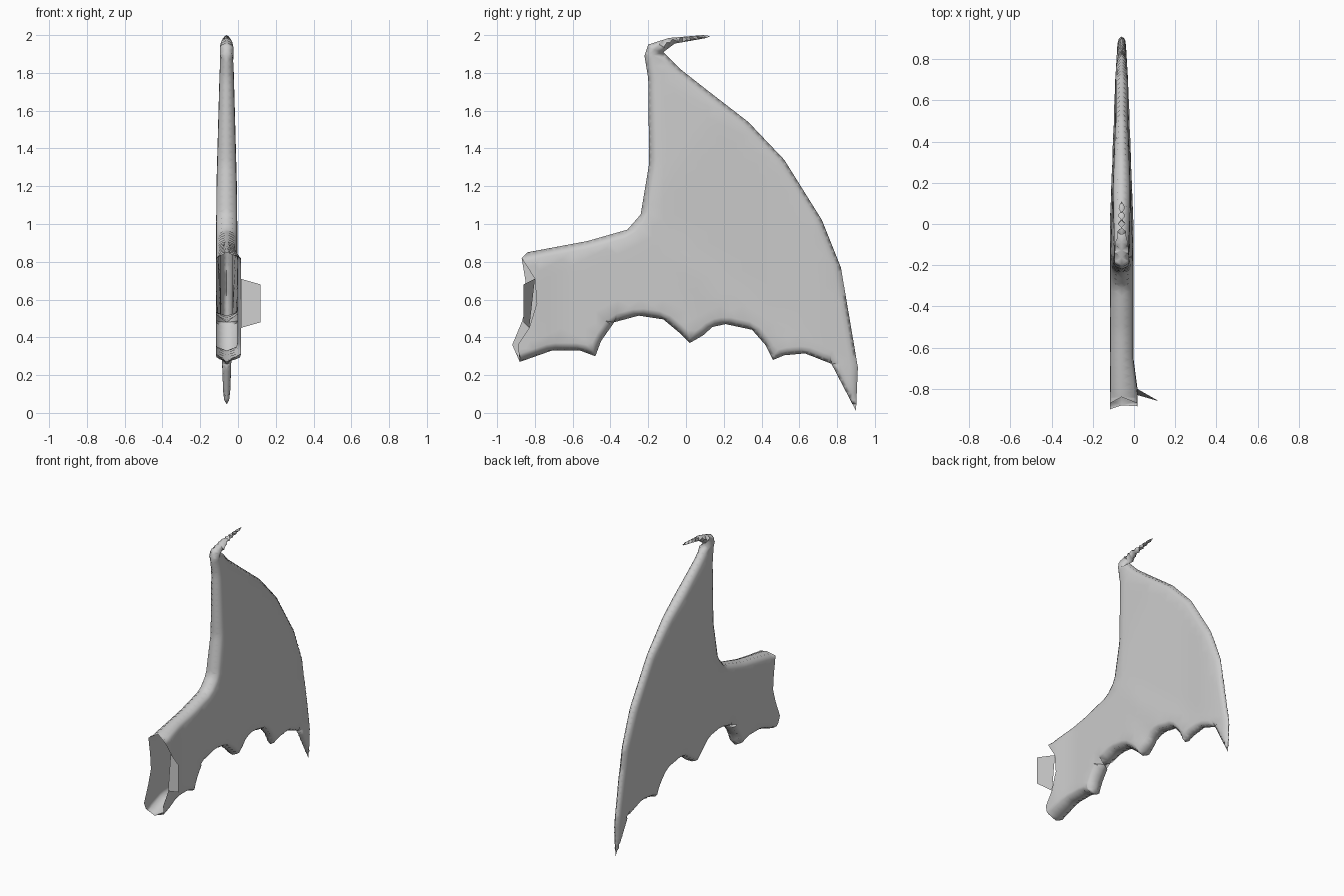
import bpy, bmesh, math
from mathutils import Vector
from mathutils.geometry import delaunay_2d_cdt, intersect_point_line

cube = bpy.data.objects.get("Cube")
if cube:
    bpy.data.objects.remove(cube)

MID = -0.06  # plane of the wing

# Side profile (y, z), from the lower root corner round to the upper root corner
lower_edge = [(-.88, .27), (-.71, .33), (-.56, .33), (-.48, .3), (-.45, .38), (-.38, .48),
              (-.25, .515), (-.12, .495), (-.03, .42), (.02, .37), (.09, .41), (.14, .455),
              (.21, .47), (.35, .44), (.42, .36), (.46, .28), (.52, .305), (.63, .315), (.77, .26)]
outer_edge = [(.9, .01), (.91, .24), (.82, .77), (.72, 1.02), (.52, 1.34), (.33, 1.54),
              (.11, 1.71), (-.03, 1.82), (-.12, 1.91), (-.06, 1.955), (.11, 1.985)]
hook_and_front = [(.13, 1.995), (.09, 2), (-.09, 1.985), (-.2, 1.95), (-.22, 1.89), (-.2, 1.77),
                  (-.195, 1.32), (-.24, 1.05), (-.31, .97), (-.52, .91), (-.84, .85)]
profile = [Vector(p) for p in lower_edge + outer_edge + hook_and_front]
# The open root is cut differently on the two walls
root_cut = {-1: [(-.87, .82), (-.85, .7), (-.84, .58), (-.87, .48), (-.92, .36)],
            1: [(-.87, .82), (-.8, .71), (-.79, .58), (-.83, .45), (-.89, .36)]}
wrist = Vector((-.2, .95))
finger_tips = [Vector(p) for p in [(-.48, .3), (.02, .37), (.46, .28), (.9, .02)]]


def segment_distance(p, a, b):
    near, t = intersect_point_line(p, a, b)
    near = a.lerp(b, min(max(t, 0), 1))
    return (p - Vector((near[0], near[1]))).length


def rim_distance(p):
    return min(segment_distance(p, a, b) for a, b in zip(profile, profile[1:]))


def inside(p, loop):
    hit = False
    for a, b in zip(loop, loop[1:] + loop[:1]):
        if (a.y > p.y) != (b.y > p.y) and p.x < a.x + (p.y - a.y) * (b.x - a.x) / (b.y - a.y):
            hit = not hit
    return hit


def ramp(v, lo, hi):
    return min(max((v - lo) / (hi - lo), 0), 1)


def half_thickness(p, side):
    """Rounded rim, thick arm, thinner membrane with faint finger ridges."""
    full = .057 - .026 * ramp(p.x, -.2, .5) - .012 * ramp(p.x, .7, .9)
    full = min(full, .057 - .022 * ramp(p.y, 1.1, 1.9))
    if p.x > -.2 and p.y < 1.5:
        ridge = min(segment_distance(p, wrist, tip) for tip in finger_tips)
        full += .008 * (1 - ramp(ridge, 0, .12)) * ramp(p.x, -.2, 0) * (1 - ramp(p.x, .6, .8))
    if p.y > 1.9:
        full *= 1 - .6 * ramp(p.x, -.15, .12)
    if side > 0:
        full += .02 * ramp(-p.x, .65, .8)
    width = .02 if p.y > 1.88 else .035 if p.y < .6 else .055
    d = min(rim_distance(p) / width, 1)
    return full * math.sqrt(max(0, 1 - (1 - d) ** 2))


def resample(loop, step):
    out = []
    for a, b in zip(loop, loop[1:] + loop[:1]):
        n = max(1, round((b - a).length / step))
        out += [a.lerp(b, i / n) for i in range(n)]
    return out


def add_wall(bm, side):
    """One skin of the wing, triangulated inside the profile."""
    loop = resample(profile + [Vector(p) for p in root_cut[side]], .04)
    points = list(loop)
    # rings following the rim
    for offset in (.008, .02, .04):
        for a, b in zip(loop, loop[1:] + loop[:1]):
            t = (b - a).normalized()
            p = (a + b) / 2 + Vector((-t.y, t.x)) * offset
            if inside(p, loop) and rim_distance(p) > offset * .9:
                points.append(p)
    # even filling
    for i in range(-16, 17):
        for j in range(34):
            p = Vector((i * .06, j * .06 + (i % 2) * .03))
            if inside(p, loop) and rim_distance(p) > .06:
                points.append(p)
    flat, _, faces, *_ = delaunay_2d_cdt(points, [], [list(range(len(loop)))], 1, 1e-5)
    verts = [bm.verts.new((MID + side * half_thickness(p, side), p.x, p.y)) for p in flat]
    for f in faces:
        order = f if side > 0 else list(reversed(f))
        bm.faces.new([verts[k] for k in order])


bm = bmesh.new()
for side in (-1, 1):
    add_wall(bm, side)
bmesh.ops.remove_doubles(bm, verts=bm.verts, dist=.0005)

# Flap folded outward from the root
flap = [(.015, -.8, .71), (.015, -.83, .45), (.12, -.86, .48), (.12, -.86, .68)]
bm.faces.new([bm.verts.new(p) for p in flap])

mesh = bpy.data.meshes.new("wing")
bm.to_mesh(mesh)
bm.free()
wing = bpy.data.objects.new("wing", mesh)
bpy.context.collection.objects.link(wing)

grey = bpy.data.materials.new("plain_grey")
grey.use_nodes = True
colour = (.6, .6, .6, 1)
grey.diffuse_color = colour
grey.node_tree.nodes["Principled BSDF"].inputs["Base Color"].default_value = colour
mesh.materials.append(grey)

bpy.context.view_layer.objects.active = wing
wing.select_set(True)
bpy.ops.object.shade_smooth_by_angle(angle=math.radians(65))
